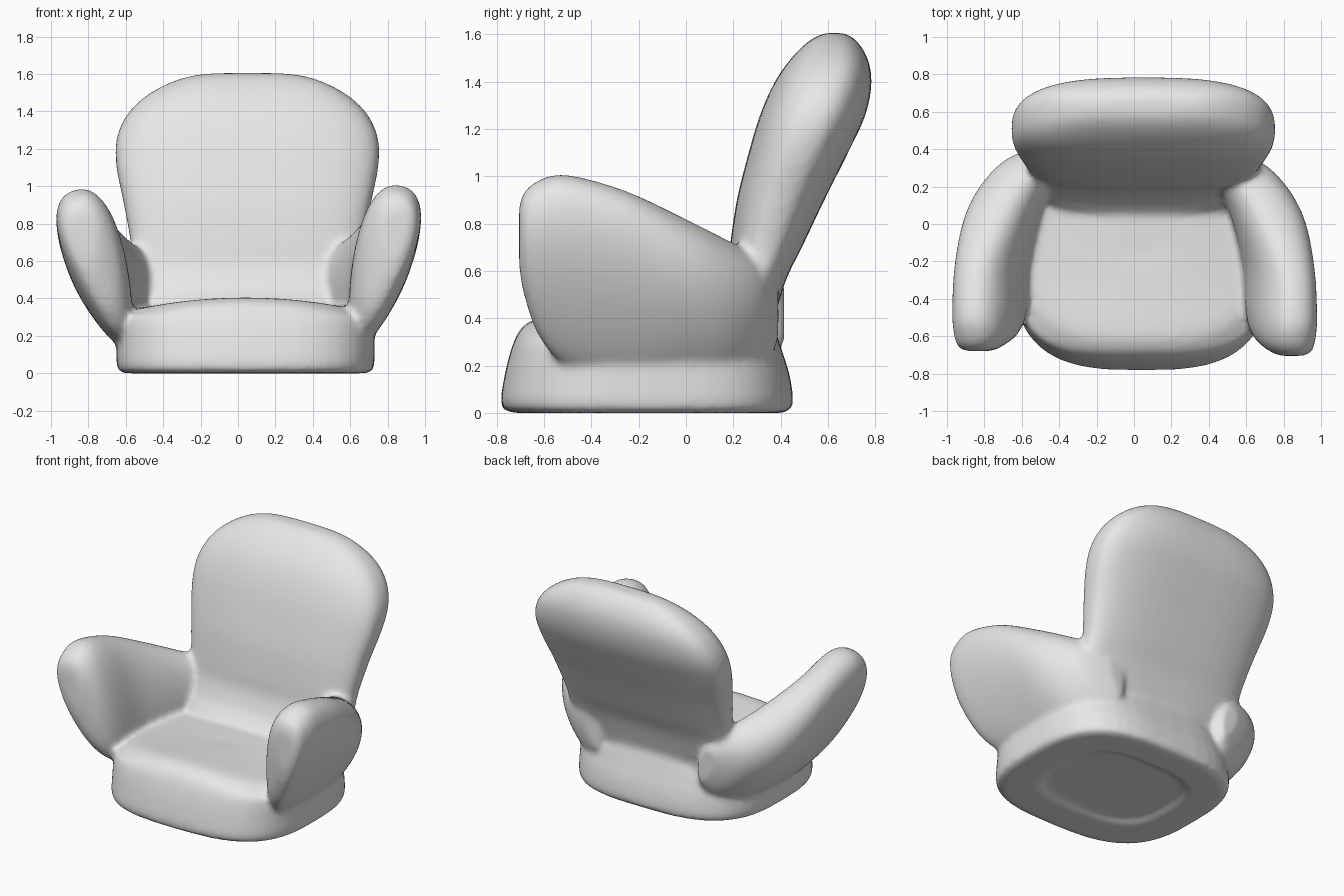
import bpy, bmesh, math
from mathutils import Vector

if "Cube" in bpy.data.objects:
    bpy.data.objects.remove(bpy.data.objects["Cube"])

SEGS = 48
bm = bmesh.new()


def spow(v, p):
    return math.copysign(abs(v) ** p, v)


def smooth_keys(keys, steps=4):
    """Catmull-Rom interpolation between key sections."""
    out = []
    for i in range(len(keys) - 1):
        a, b = keys[max(i - 1, 0)], keys[i]
        c, d = keys[i + 1], keys[min(i + 2, len(keys) - 1)]
        for s in range(steps):
            t = s / steps
            out.append([0.5 * (2 * q + (r - p) * t + (2 * p - 5 * q + 4 * r - w) * t * t
                               + (3 * q - p - 3 * r + w) * t ** 3)
                        for p, q, r, w in zip(a, b, c, d)])
    out.append(list(keys[-1]))
    return out


def loft(rings):
    """Closed skin through a list of rings of points."""
    vs = [[bm.verts.new(p) for p in ring] for ring in rings]
    faces = []
    for a, b in zip(vs, vs[1:]):
        for i in range(SEGS):
            j = (i + 1) % SEGS
            faces.append(bm.faces.new((a[i], a[j], b[j], b[i])))
    faces.append(bm.faces.new(vs[0][::-1]))
    faces.append(bm.faces.new(vs[-1]))
    bmesh.ops.recalc_face_normals(bm, faces=faces)


def flat_ring(z, y0, y1, half, cx, power):
    """Horizontal superellipse between y0 and y1."""
    ring = []
    for i in range(SEGS):
        t = 2 * math.pi * i / SEGS
        ring.append(Vector((cx + half * spow(math.cos(t), 2 / power),
                            (y0 + y1) / 2 + (y1 - y0) / 2 * spow(math.sin(t), 2 / power),
                            max(z, 0))))
    return ring


# base with recessed underside and domed seat: z, front y, back y, half width
base_keys = [
    (.025, -.50, .20, .42), (0, -.54, .24, .47), (0, -.72, .40, .64),
    (.03, -.78, .45, .685), (.15, -.768, .44, .69), (.28, -.735, .40, .69),
    (.36, -.695, .375, .68), (.395, -.64, .36, .64), (.405, -.57, .30, .58),
    (.395, -.40, .20, .45), (.385, -.22, .08, .20)]
base = [flat_ring(*k, .04, 3) for k in smooth_keys(base_keys)]
for ring in base[20:]:
    for p in ring:
        if p.z > .3:
            p.z -= .055 * min(1, (p.z - .3) / .08) * ((p.x - .04) / .55) ** 2
loft(base)

# leaning backrest: z, front y, back y, half width
back_keys = [
    (.28, .00, .36, .52), (.38, .05, .37, .56), (.46, .12, .39, .60),
    (.58, .17, .43, .62), (.70, .185, .49, .625), (.90, .215, .585, .66),
    (1.10, .265, .685, .70), (1.25, .31, .755, .70), (1.38, .365, .783, .645),
    (1.48, .43, .773, .545), (1.555, .50, .735, .41), (1.595, .56, .69, .27),
    (1.605, .60, .65, .12)]
loft([flat_ring(*k, .05, 2.8) for k in smooth_keys(back_keys)])

# flared arms: y, bottom x and z, top x and z, half thickness
arm_keys = [
    (-.705, .80, .62, .85, .86, .05), (-.685, .77, .50, .86, .925, .10),
    (-.62, .68, .32, .87, .975, .138), (-.50, .62, .20, .88, .995, .152),
    (-.25, .60, .15, .87, .925, .152), (0, .57, .15, .80, .805, .17),
    (.18, .52, .15, .70, .715, .17), (.32, .42, .20, .58, .64, .15),
    (.39, .40, .30, .48, .55, .05)]


def arm(side, widen, dy, dz):
    rings = []
    for y, bx, bz, tx, tz, w in smooth_keys(arm_keys):
        low, top = Vector((bx + widen, bz)), Vector((tx, tz + dz))
        d = (top - low).normalized()
        n = Vector((d.y, -d.x))
        ring = []
        for i in range(SEGS):
            t = 2 * math.pi * i / SEGS
            c = math.cos(t)
            p = low.lerp(top, .5 + .5 * c) + n * w * (1 + .3 * c) * spow(math.sin(t), .85)
            ring.append((side * p.x, y + dy, p.y))
        rings.append(ring)
    loft(rings)


arm(-1, 0, .025, -.018)
arm(1, .035, 0, .005)

# one soft padded skin over all parts
mesh = bpy.data.meshes.new("padded_armchair")
bm.to_mesh(mesh)
bm.free()
chair = bpy.data.objects.new("padded_armchair", mesh)
bpy.context.collection.objects.link(chair)

grey = bpy.data.materials.new("light_grey")
grey.diffuse_color = (.8, .8, .8, 1)
grey.use_nodes = True
grey.node_tree.nodes["Principled BSDF"].inputs["Base Color"].default_value = grey.diffuse_color
mesh.materials.append(grey)
for poly in mesh.polygons:
    poly.use_smooth = True

fuse = chair.modifiers.new("fuse", 'REMESH')
fuse.mode = 'VOXEL'
fuse.voxel_size = .018
fuse.use_smooth_shade = True
soften = chair.modifiers.new("soften", 'SMOOTH')
soften.factor = .5
soften.iterations = 8
